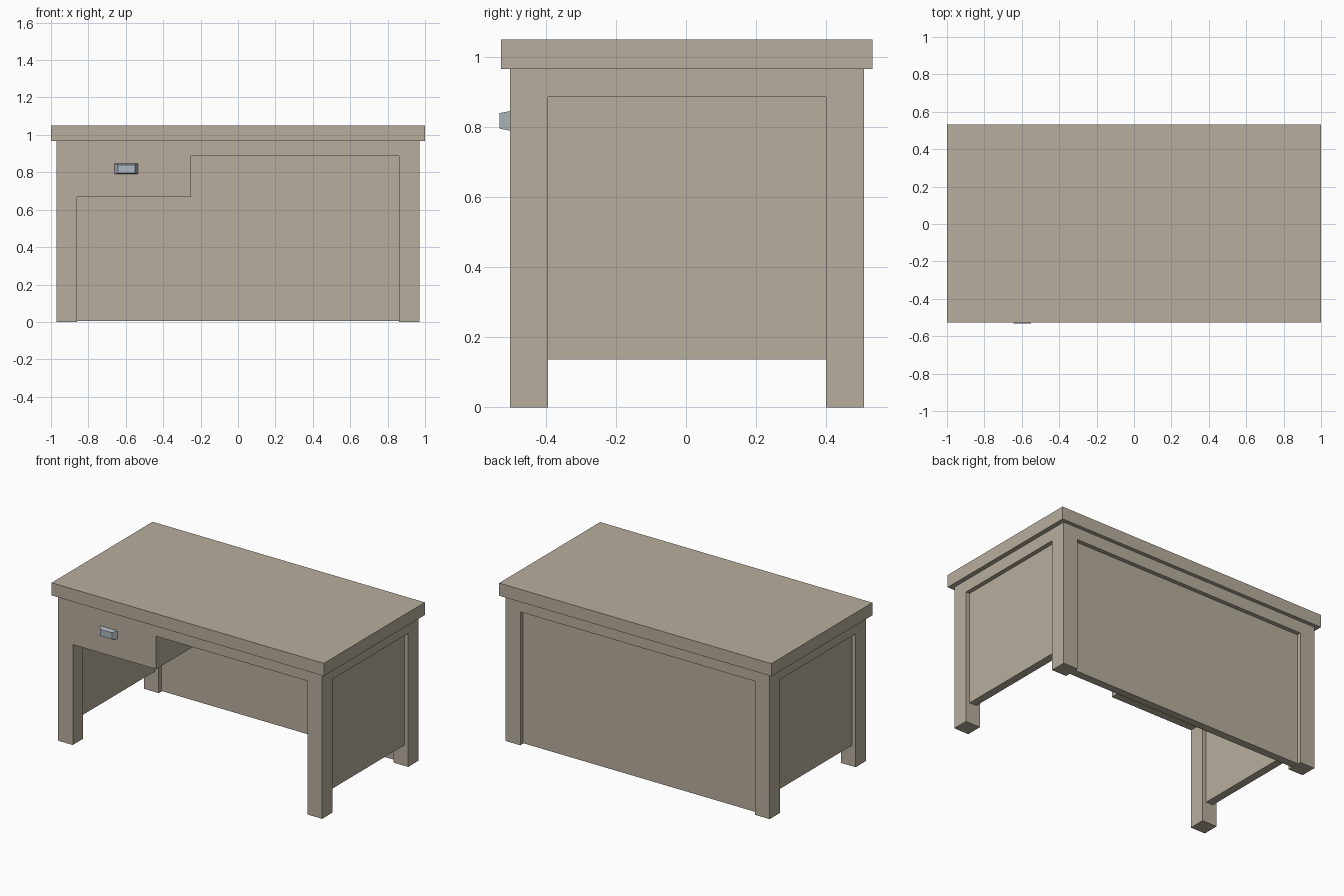
import bpy, bmesh

if "Cube" in bpy.data.objects:
    bpy.data.objects.remove(bpy.data.objects["Cube"])

CY = 0.0025                  # body centre in y, the handle sticks out in front
X, Y = 0.97, 0.505           # outer half sizes of the frame
LEG, REC = 0.108, 0.028      # leg width, panel recess
RAIL, TOP, H = 0.886, 0.966, 1.05
XI, YI = X - LEG, Y - LEG


def material(name, color):
    m = bpy.data.materials.new(name)
    m.diffuse_color = color
    m.use_nodes = True
    m.node_tree.nodes["Principled BSDF"].inputs["Base Color"].default_value = m.diffuse_color
    return m


wood = material("wood", (0.47, 0.42, 0.34, 1))
metal = material("metal", (0.42, 0.48, 0.51, 1))


def finish(name, bm, mat):
    bmesh.ops.recalc_face_normals(bm, faces=bm.faces)
    me = bpy.data.meshes.new(name)
    bm.to_mesh(me)
    bm.free()
    me.materials.append(mat)
    ob = bpy.data.objects.new(name, me)
    bpy.context.collection.objects.link(ob)
    return ob


def extrude(name, profile, y0, y1):
    """Extrude an x-z outline along y."""
    bm = bmesh.new()
    face = bm.faces.new([bm.verts.new((x, y0 + CY, z)) for x, z in profile])
    new = bmesh.ops.extrude_face_region(bm, geom=[face])["geom"]
    verts = [v for v in new if isinstance(v, bmesh.types.BMVert)]
    bmesh.ops.translate(bm, verts=verts, vec=(0, y1 - y0, 0))
    return finish(name, bm, wood)


def box(name, x0, x1, y0, y1, z0, z1):
    return extrude(name, [(x0, z0), (x1, z0), (x1, z1), (x0, z1)], y0, y1)


# table top
box("table_top", -1, 1, -0.53, 0.53, TOP, H)

# front legs, rail and drawer front in one flush outline
extrude("front_frame", [(-X, 0), (-XI, 0), (-XI, 0.667), (-0.25, 0.667), (-0.25, RAIL),
                        (XI, RAIL), (XI, 0), (X, 0), (X, TOP), (-X, TOP)], -Y, -YI)

# back legs and rail
extrude("back_frame", [(-X, 0), (-XI, 0), (-XI, RAIL), (XI, RAIL),
                       (XI, 0), (X, 0), (X, TOP), (-X, TOP)], YI, Y)

# recessed back panel
box("back_panel", -XI, XI, YI + REC, Y - REC, 0.004, RAIL)

# side rails and recessed side panels
for side, s in (("left", -1), ("right", 1)):
    a, b = sorted((s * XI, s * X))
    box(side + "_side_rail", a, b, -YI, YI, RAIL, TOP)
    box(side + "_side_panel", a + REC, b - REC, -YI, YI, 0.137, RAIL)

# drawer case behind the front
box("drawer_case", -XI - REC, -0.25, -YI, YI + REC, 0.667, TOP)

# tapered drawer handle
bm = bmesh.new()
loops = []
for y, hx, hz in ((-Y + CY, 0.062, 0.028), (-0.5325, 0.045, 0.022)):
    loops.append([bm.verts.new((-0.597 + sx * hx, y, 0.818 + sz * hz))
                  for sx, sz in ((-1, -1), (1, -1), (1, 1), (-1, 1))])
for ring in loops:
    bm.faces.new(ring)
for i in range(4):
    j = (i + 1) % 4
    bm.faces.new((loops[0][i], loops[0][j], loops[1][j], loops[1][i]))
finish("drawer_handle", bm, metal)
